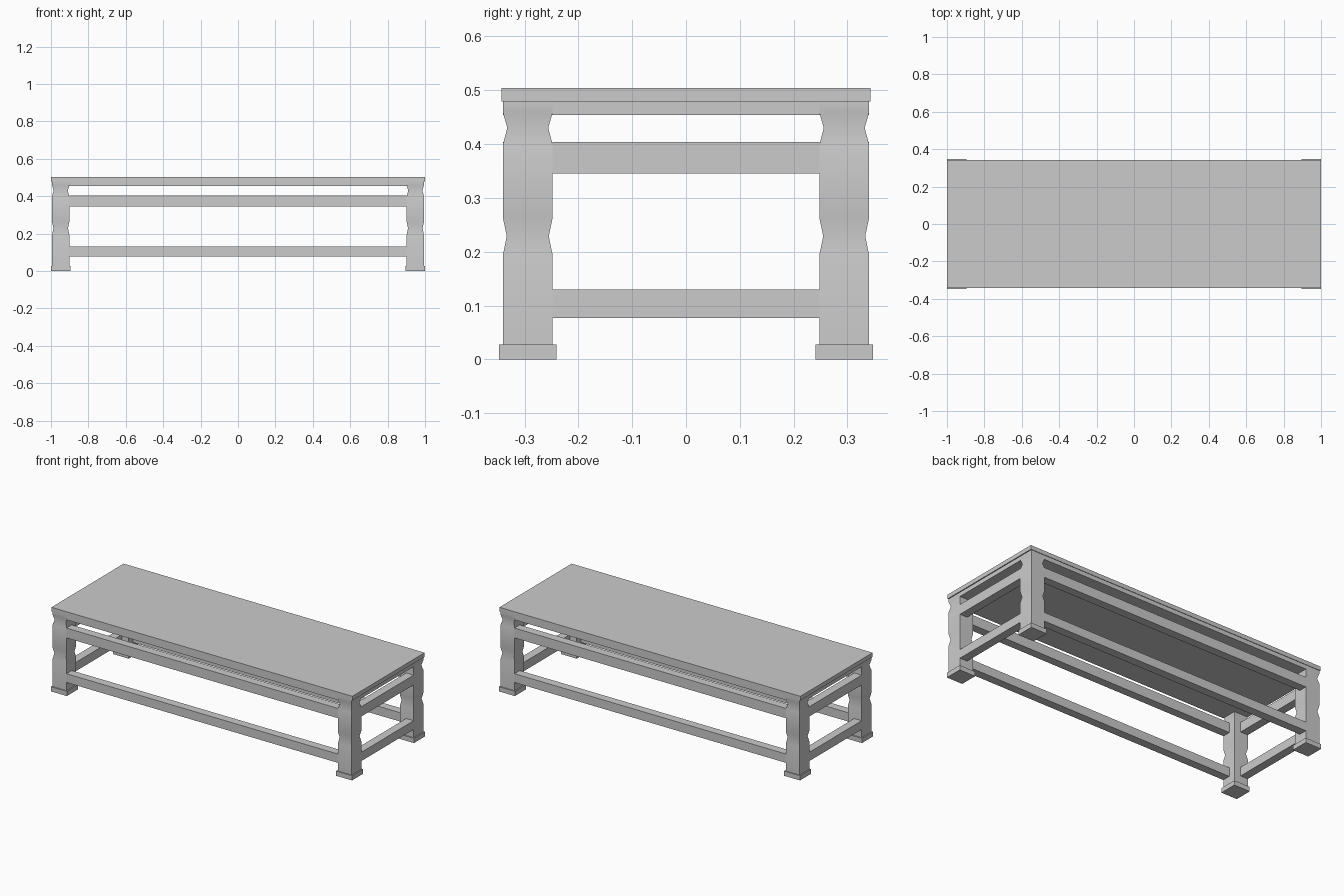
import bpy, bmesh

if "Cube" in bpy.data.objects:
    bpy.data.objects.remove(bpy.data.objects["Cube"])

LEG_X, LEG_Y = 0.948, 0.294   # leg centres
HALF = 0.046                  # half leg width
OUT_X, OUT_Y = LEG_X + HALF, LEG_Y + HALF
IN_X, IN_Y = LEG_X - HALF, LEG_Y - HALF


def add_object(name, bm):
    bmesh.ops.recalc_face_normals(bm, faces=bm.faces)
    mesh = bpy.data.meshes.new(name)
    bm.to_mesh(mesh)
    bm.free()
    obj = bpy.data.objects.new(name, mesh)
    bpy.context.collection.objects.link(obj)
    return obj


def loft(name, rings):
    """Join equal-length rings of points and cap both ends."""
    bm = bmesh.new()
    rings = [[bm.verts.new(p) for p in ring] for ring in rings]
    n = len(rings[0])
    for a, b in zip(rings, rings[1:]):
        for i in range(n):
            j = (i + 1) % n
            bm.faces.new((a[i], a[j], b[j], b[i]))
    bm.faces.new(rings[0][::-1])
    bm.faces.new(rings[-1])
    return add_object(name, bm)


def rect(x, y, hx, hy, z):
    return [(x - hx, y - hy, z), (x + hx, y - hy, z),
            (x + hx, y + hy, z), (x - hx, y + hy, z)]


def box(name, x, y, z0, z1, hx, hy):
    return loft(name, [rect(x, y, hx, hy, z) for z in (z0, z1)])


# Table top
box("table_top", 0, 0, 0.479, 0.504, 1.0, 0.343)

# Solid under-panel, notched at the corners for the legs
corner = [(OUT_X, IN_Y), (IN_X, IN_Y), (IN_X, OUT_Y)]
outline = (corner + [(-x, y) for x, y in corner[::-1]]
           + [(-x, -y) for x, y in corner] + [(x, -y) for x, y in corner[::-1]])
loft("under_panel", [[(x, y, z) for x, y in outline] for z in (0.454, 0.479)])

# Legs with two shallow waists, and foot blocks
leg_profile = [(0.028, HALF), (0.195, HALF), (0.229, 0.039), (0.262, HALF),
               (0.400, HALF), (0.43, 0.038), (0.458, HALF), (0.479, HALF)]
for sx, xn in ((-1, "left"), (1, "right")):
    for sy, yn in ((-1, "front"), (1, "back")):
        x, y = sx * LEG_X, sy * LEG_Y
        leg = loft(f"{yn}_{xn}_leg", [rect(x, y, h, h, z) for z, h in leg_profile])
        bpy.ops.object.select_all(action='DESELECT')
        leg.select_set(True)
        bpy.context.view_layer.objects.active = leg
        bpy.ops.object.shade_smooth_by_angle(angle=0.6)
        box(f"{yn}_{xn}_foot", x, y, 0, 0.028, 0.053, 0.053)

# Upper rails and stretchers, flush with the outer leg faces
T = 0.025
for level, z0, z1 in (("upper_rail", 0.345, 0.404), ("stretcher", 0.077, 0.130)):
    for s, yn, xn in ((-1, "front", "left"), (1, "back", "right")):
        box(f"{yn}_{level}", 0, s * (OUT_Y - T), z0, z1, IN_X, T)
        box(f"{xn}_{level}", s * (OUT_X - T), 0, z0, z1, T, IN_Y)
